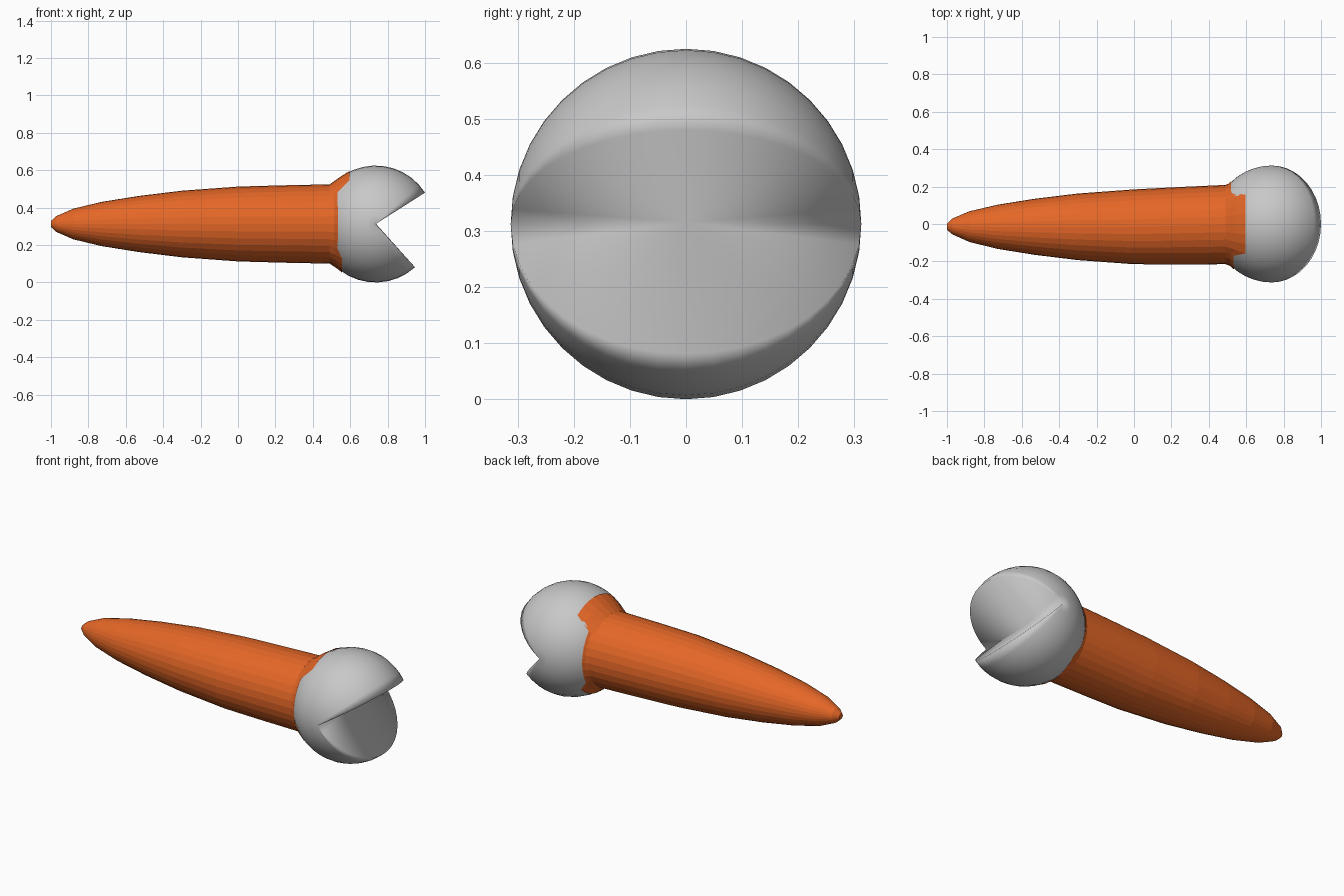
import bpy, math

if "Cube" in bpy.data.objects:
    bpy.data.objects.remove(bpy.data.objects["Cube"])

def material(name, col):
    m = bpy.data.materials.new(name)
    m.diffuse_color = (*col, 1)
    m.use_nodes = True
    m.node_tree.nodes["Principled BSDF"].inputs["Base Color"].default_value = m.diffuse_color
    return m

def build(name, verts, faces, mat, smooth):
    me = bpy.data.meshes.new(name)
    me.from_pydata(verts, [], faces)
    me.materials.append(mat)
    for p in me.polygons:
        p.use_smooth = smooth
    ob = bpy.data.objects.new(name, me)
    bpy.context.collection.objects.link(ob)
    return ob

orange = material("orange", (0.78, 0.135, 0.02))
grey = material("light grey", (0.58, 0.58, 0.58))

CX, CZ, R = 0.736, 0.3125, 0.3125   # head centre and radius

# Tapered body: rings along x as (x, radius, y offset)
N = 32
rings = [(-1.0, 0.016, -0.015), (-0.97, 0.043, -0.013), (-0.88, 0.082, -0.014),
         (-0.73, 0.118, -0.015), (-0.53, 0.150, -0.015), (-0.3, 0.178, -0.015),
         (0.0, 0.2, -0.015), (0.25, 0.207, -0.009), (0.49, 0.212, -0.003)]
angles = [2 * math.pi * i / N for i in range(N)]
verts = [(x, y + r * math.cos(a), CZ + r * math.sin(a))
         for x, r, y in rings for a in angles]

# Flared collar hugging the head, reaching furthest at the top
for t in (0.5, 1.0):
    for a in angles:
        s, c = math.sin(a), math.cos(a)
        end = 0.526 - 0.008 * c
        if s > 0.8:
            end = 0.597
        elif s < -0.7:
            end = 0.555
        x = 0.495 + (end - 0.495) * t
        r = math.sqrt(R * R - (CX - x) ** 2) + 0.004
        verts.append((x, r * c, CZ + r * s))

rows = len(verts) // N
faces = [tuple(range(N))]
for j in range(rows - 1):
    for i in range(N):
        k = (i + 1) % N
        faces.append((j * N + i, (j + 1) * N + i, (j + 1) * N + k, j * N + k))
build("body", verts, faces, orange, False)

# Round head: a sphere swept about the y axis, leaving an open wedge mouth
LON, LAT = 28, 20
a0, a1 = math.radians(32.4), math.radians(312.3)
verts = [(CX, -R, CZ), (CX, R, CZ), (CX, 0, CZ + 0.003)]
for i in range(LON + 1):
    a = a0 + (a1 - a0) * i / LON
    for j in range(1, LAT):
        p = math.pi * j / LAT
        q = R * math.sin(p)
        verts.append((CX + q * math.cos(a), -R * math.cos(p), CZ + q * math.sin(a)))

def vid(i, j):
    if j == 0:
        return 0
    if j == LAT:
        return 1
    return 3 + i * (LAT - 1) + j - 1

faces = []
for i in range(LON):
    for j in range(LAT):
        f = (vid(i, j), vid(i, j + 1), vid(i + 1, j + 1), vid(i + 1, j))
        faces.append(tuple(dict.fromkeys(f))[::-1])
# Mouth walls fan out from the hinge centre
for j in range(LAT):
    faces.append((2, vid(0, j), vid(0, j + 1)))
    faces.append((2, vid(LON, j + 1), vid(LON, j)))
head = build("head", verts, faces, grey, True)

# Consistent outward normals
import bmesh
for ob in bpy.data.objects:
    bm = bmesh.new()
    bm.from_mesh(ob.data)
    bmesh.ops.recalc_face_normals(bm, faces=bm.faces)
    bm.to_mesh(ob.data)
    bm.free()
